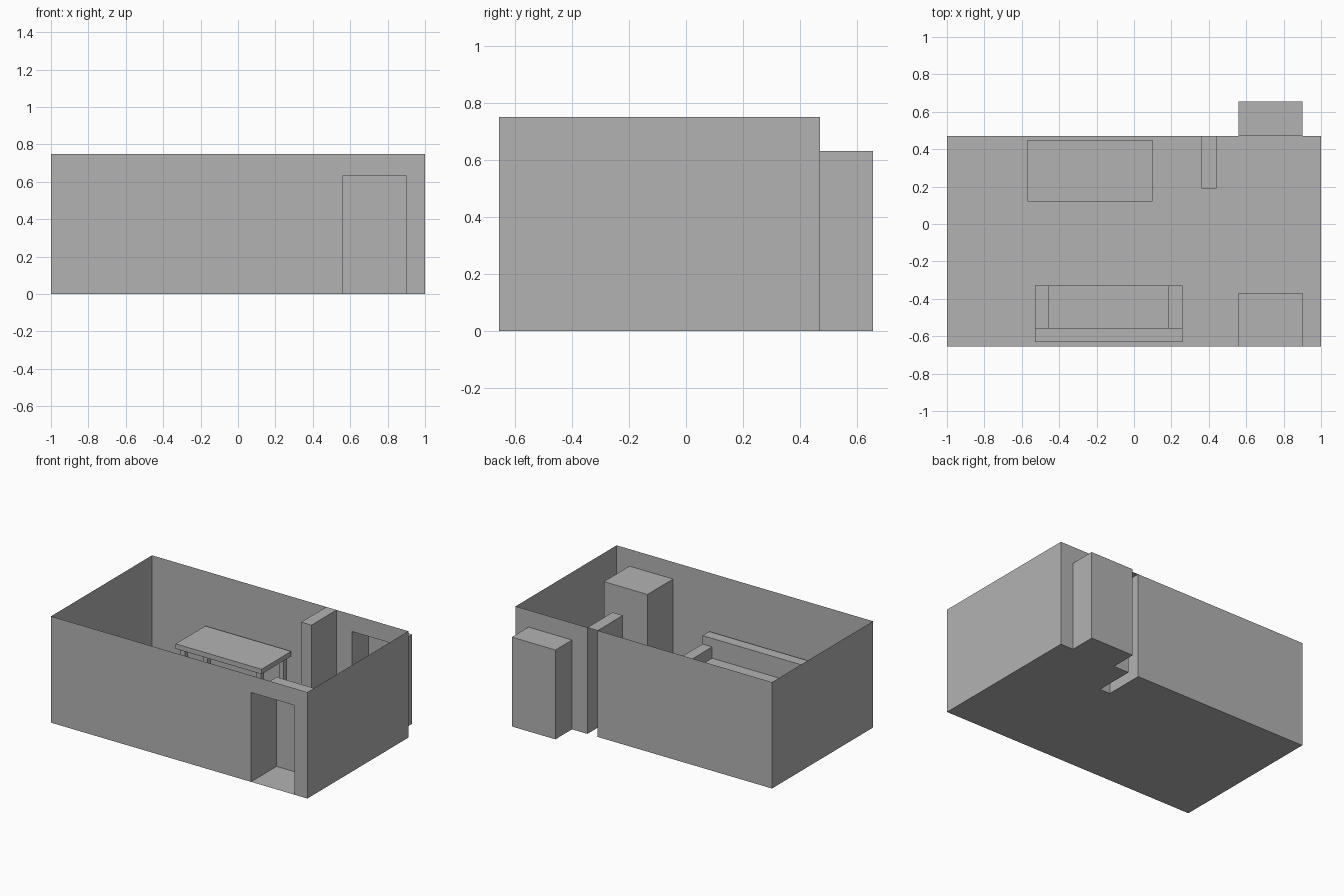
import bpy, bmesh

if "Cube" in bpy.data.objects:
    bpy.data.objects.remove(bpy.data.objects["Cube"], do_unlink=True)

GREY = (0.45, 0.45, 0.45, 1.0)
grey = bpy.data.materials.new("plain_grey")
grey.use_nodes = True
grey.diffuse_color = GREY
grey.node_tree.nodes["Principled BSDF"].inputs["Base Color"].default_value = GREY

# Main dimensions
FRONT, BACK, TOP = -0.655, 0.47, 0.75
DOOR_L, DOOR_R, DOOR_H = 0.56, 0.90, 0.63
PIER_L, PIER_R, PIER_Y = 0.36, 0.44, 0.19
PORCH_Y, LOBBY_Y = 0.655, -0.37


def finish(name, bm):
    bmesh.ops.remove_doubles(bm, verts=bm.verts, dist=0.0001)
    bmesh.ops.recalc_face_normals(bm, faces=bm.faces)
    mesh = bpy.data.meshes.new(name)
    bm.to_mesh(mesh)
    bm.free()
    mesh.materials.append(grey)
    obj = bpy.data.objects.new(name, mesh)
    bpy.context.collection.objects.link(obj)
    return obj


def face(bm, points):
    bm.faces.new([bm.verts.new(p) for p in points])


def wall(bm, a, b, height):
    """Upright sheet between two plan points."""
    face(bm, [(*a, 0), (*b, 0), (*b, height), (*a, height)])


def slab(bm, x0, x1, y0, y1, z):
    """Level sheet."""
    face(bm, [(x0, y0, z), (x1, y0, z), (x1, y1, z), (x0, y1, z)])


def door_wall(bm, x0, y):
    """Wall sheet with a door opening, running to the right end."""
    outline = [(x0, 0), (DOOR_L, 0), (DOOR_L, DOOR_H), (DOOR_R, DOOR_H),
               (DOOR_R, 0), (1, 0), (1, TOP), (x0, TOP)]
    face(bm, [(x, y, z) for x, z in outline])


def recess(bm, y_open, y_shut):
    """Closed niche behind a door opening."""
    for x in (DOOR_L, DOOR_R):
        wall(bm, (x, y_open), (x, y_shut), DOOR_H)
    wall(bm, (DOOR_L, y_shut), (DOOR_R, y_shut), DOOR_H)
    slab(bm, DOOR_L, DOOR_R, min(y_open, y_shut), max(y_open, y_shut), DOOR_H)


def block(name, x0, x1, y0, y1, z0, z1):
    bm = bmesh.new()
    bmesh.ops.create_cube(bm, size=1)
    for v in bm.verts:
        v.co = (x1 if v.co.x > 0 else x0, y1 if v.co.y > 0 else y0,
                z1 if v.co.z > 0 else z0)
    return finish(name, bm)


# Room floor, following the pier notch and the rear niche
bm = bmesh.new()
plan = [(-1, FRONT), (1, FRONT), (1, BACK), (DOOR_R, BACK), (DOOR_R, PORCH_Y),
        (DOOR_L, PORCH_Y), (DOOR_L, BACK), (PIER_R, BACK), (PIER_R, PIER_Y),
        (PIER_L, PIER_Y), (PIER_L, BACK), (-1, BACK)]
face(bm, [(x, y, 0) for x, y in plan])
finish("floor", bm)

# Thin outer walls
bm = bmesh.new()
for x in (-1, 1):
    wall(bm, (x, FRONT), (x, BACK), TOP)
door_wall(bm, -1, FRONT)
door_wall(bm, PIER_R, BACK)
wall(bm, (-1, BACK), (PIER_L, BACK), TOP)
finish("outer_walls", bm)

# Niches behind the doors
for name, y_open, y_shut in (("front_niche", FRONT, LOBBY_Y),
                             ("rear_niche", BACK, PORCH_Y)):
    bm = bmesh.new()
    recess(bm, y_open, y_shut)
    finish(name, bm)

# Hollow pier jutting into the room
bm = bmesh.new()
for x in (PIER_L, PIER_R):
    wall(bm, (x, PIER_Y), (x, BACK), TOP)
wall(bm, (PIER_L, PIER_Y), (PIER_R, PIER_Y), TOP)
slab(bm, PIER_L, PIER_R, PIER_Y, BACK, TOP)
finish("pier", bm)

# Table
TX0, TX1, TY0, TY1, UNDER = -0.57, 0.10, 0.12, 0.45, 0.34
LEG, INSET = 0.037, 0.02
block("table_top", TX0, TX1, TY0, TY1, UNDER, 0.375)
for x in (TX0 + INSET, TX1 - INSET - LEG):
    for y in (TY0 + INSET, TY1 - INSET - LEG):
        block("table_leg", x, x + LEG, y, y + LEG, 0, UNDER)

# Sofa
SX0, SX1, SY0, SY1, ARM = -0.53, 0.26, -0.63, -0.33, 0.075
block("sofa_back", SX0, SX1, SY0, SY0 + ARM, 0, 0.35)
block("sofa_seat", SX0 + ARM, SX1 - ARM, SY0 + ARM, SY1, 0, 0.21)
for name, x in (("sofa_right_arm", SX0), ("sofa_left_arm", SX1 - ARM)):
    block(name, x, x + ARM, SY0 + ARM, SY1, 0, 0.29)
